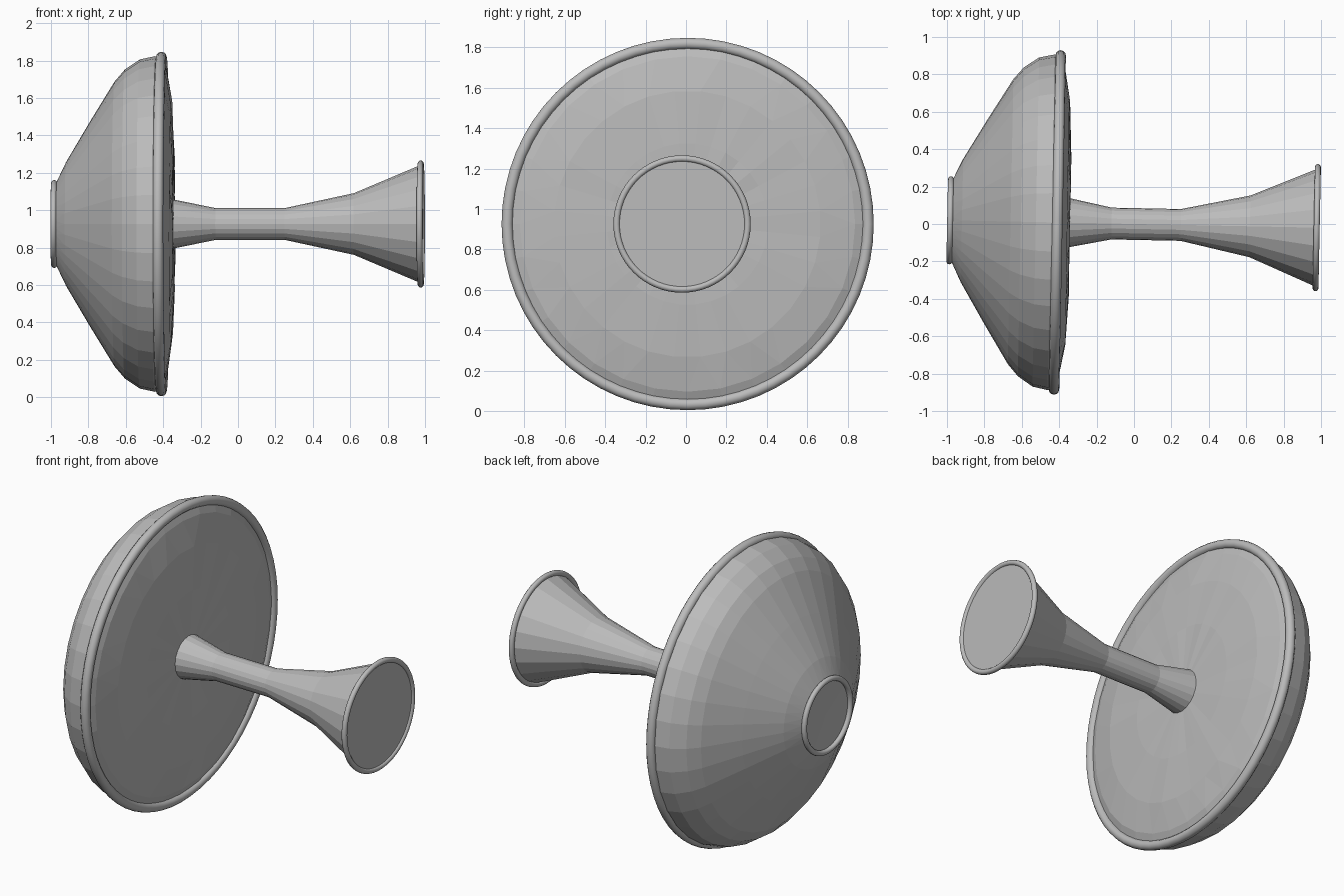
import bpy, bmesh, math, random
from mathutils import Matrix

random.seed(4)
cube = bpy.data.objects.get("Cube")
if cube:
    bpy.data.objects.remove(cube, do_unlink=True)

# Single plain grey
grey = bpy.data.materials.new("plain_grey")
grey.use_nodes = True
colour = (0.5, 0.5, 0.5, 1)
grey.diffuse_color = colour
grey.node_tree.nodes["Principled BSDF"].inputs["Base Color"].default_value = colour

# The whole axis is turned slightly towards the front
PLACE = Matrix.Translation((0, 0, 0.926)) @ Matrix.Rotation(-0.02, 4, "Z")


def finish(bm, name, smooth=False):
    bmesh.ops.recalc_face_normals(bm, faces=bm.faces)
    mesh = bpy.data.meshes.new(name)
    bm.to_mesh(mesh)
    bm.free()
    mesh.transform(PLACE)
    mesh.materials.append(grey)
    for p in mesh.polygons:
        p.use_smooth = smooth
    obj = bpy.data.objects.new(name, mesh)
    bpy.context.collection.objects.link(obj)
    return obj


def lathe(name, profile, sides, stagger=(), wobble=0.0):
    """Turn (x, radius) points about x; staggered rings sit half a step round."""
    bm = bmesh.new()
    rings = []
    for i, (x, r) in enumerate(profile):
        if r == 0:
            rings.append([bm.verts.new((x, 0, 0))])
            continue
        turn = 0.5 if i in stagger else 0
        ring = []
        for k in range(sides):
            a = math.tau * (k + turn) / sides
            dx = random.uniform(-wobble, wobble)
            ring.append(bm.verts.new((x + dx, r * math.cos(a), r * math.sin(a))))
        rings.append(ring)
    for i, (a, b) in enumerate(zip(rings, rings[1:])):
        for k in range(sides):
            n = (k + 1) % sides
            if len(a) == 1:
                bm.faces.new((a[0], b[k], b[n]))
            elif len(b) == 1:
                bm.faces.new((a[k], a[n], b[0]))
            elif (i in stagger) == (i + 1 in stagger):
                bm.faces.new((a[k], a[n], b[n], b[k]))
            elif i + 1 in stagger:
                bm.faces.new((a[k], a[n], b[k]))
                bm.faces.new((a[n], b[n], b[k]))
            else:
                bm.faces.new((a[k], b[n], b[k]))
                bm.faces.new((a[k], a[n], b[n]))
    return finish(bm, name)


def rim(name, x, major, minor):
    """Rounded ring about the axis."""
    bm = bmesh.new()
    steps, around = 64, 12
    grid = []
    for i in range(steps):
        a = math.tau * i / steps
        row = []
        for j in range(around):
            b = math.tau * j / around
            r = major + minor * math.cos(b)
            row.append(bm.verts.new((x + minor * math.sin(b), r * math.cos(a), r * math.sin(a))))
        grid.append(row)
    for i in range(steps):
        p, q = grid[i], grid[(i + 1) % steps]
        for j in range(around):
            n = (j + 1) % around
            bm.faces.new((p[j], q[j], q[n], p[n]))
    return finish(bm, name, smooth=True)


# Domed body with its pleated back end
lathe("dome", [(-0.97, 0), (-0.975, 0.215), (-0.92, 0.33), (-0.79, 0.55),
               (-0.66, 0.762), (-0.605, 0.826), (-0.525, 0.88),
               (-0.445, 0.897), (-0.41, 0.895)], 36, stagger=(1,))

# Gently bulging front face with star-like facets
lathe("front_face", [(-0.41, 0.89), (-0.385, 0.83), (-0.356, 0.66),
                     (-0.344, 0.4), (-0.343, 0)], 32, stagger=(2, 3), wobble=0.003)

# Flared stem and closed foot
lathe("stem", [(-0.36, 0.135), (-0.345, 0.131), (-0.12, 0.085), (0.25, 0.085),
               (0.62, 0.165), (0.975, 0.315), (0.982, 0.315), (0.982, 0)], 20)

# Rounded rims
rim("large_rim", -0.41, 0.893, 0.028)
rim("back_rim", -0.983, 0.219, 0.016)
rim("foot_rim", 0.977, 0.324, 0.016)
